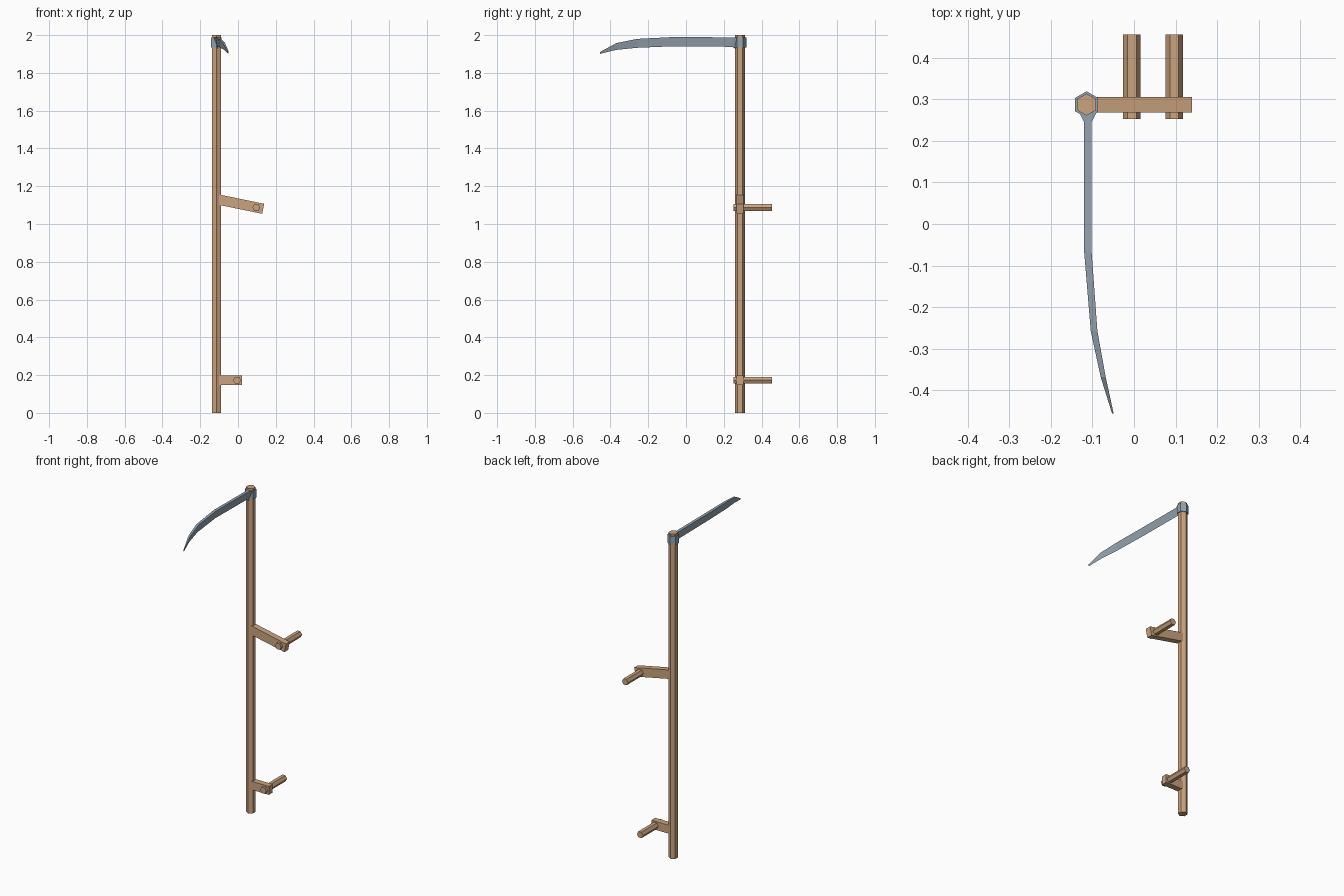
import bpy, bmesh, math
from mathutils import Matrix, Vector

if "Cube" in bpy.data.objects:
    bpy.data.objects.remove(bpy.data.objects["Cube"])

CX, CY = -0.114, 0.287   # shaft axis


def material(name, rgb):
    m = bpy.data.materials.new(name)
    m.diffuse_color = (*rgb, 1)
    m.use_nodes = True
    m.node_tree.nodes["Principled BSDF"].inputs["Base Color"].default_value = m.diffuse_color
    return m


wood = material("wood", (0.60, 0.37, 0.21))
steel = material("steel", (0.30, 0.37, 0.43))


def finish(name, bm, mat):
    bmesh.ops.recalc_face_normals(bm, faces=bm.faces)
    me = bpy.data.meshes.new(name)
    bm.to_mesh(me)
    bm.free()
    me.materials.append(mat)
    ob = bpy.data.objects.new(name, me)
    bpy.context.collection.objects.link(ob)


def loft(name, rings, mat):
    """Skin a list of equal-length point rings and cap both ends."""
    bm = bmesh.new()
    vs = [[bm.verts.new(p) for p in r] for r in rings]
    n = len(vs[0])
    for a, b in zip(vs, vs[1:]):
        for i in range(n):
            j = (i + 1) % n
            bm.faces.new((a[i], a[j], b[j], b[i]))
    bm.faces.new(vs[0])
    bm.faces.new(vs[-1])
    finish(name, bm, mat)


def hexagon(r, z):
    return [(CX + r * math.sin(i * math.pi / 3), CY + r * math.cos(i * math.pi / 3), z)
            for i in range(6)]


# Long hexagonal shaft and the steel collar at its top
loft("shaft", [hexagon(0.0265, 0), hexagon(0.0265, 2)], wood)
loft("collar", [hexagon(0.032, 1.935), hexagon(0.032, 1.988)], steel)

# Blade: flat back on top, sharp edge below, flaring into the collar
# (y, centre x, half width, top z, edge x, edge z)
stations = [
    (0.270, -0.111, 0.022, 1.988, -0.111, 1.920),
    (0.245, -0.111, 0.009, 1.988, -0.111, 1.938),
    (-0.065, -0.111, 0.009, 1.990, -0.111, 1.941),
    (-0.257, -0.096, 0.008, 1.980, -0.096, 1.933),
    (-0.368, -0.074, 0.006, 1.958, -0.074, 1.922),
    (-0.455, -0.051, 0.002, 1.911, -0.051, 1.901),
]
loft("blade", [[(x - w, y, zt), (x + w, y, zt), (xe, y, ze)]
               for y, x, w, zt, xe, ze in stations], steel)


def arm(name, start, end, half_h):
    """Rectangular bar in the xz plane, running from the shaft."""
    a, b = Vector((start[0], CY, start[1])), Vector((end[0], CY, end[1]))
    d = (b - a).normalized()
    up = Vector((-d.z, 0, d.x)) * half_h
    side = Vector((0, 0.0185, 0))
    loft(name, [[p + up + side, p + up - side, p - up - side, p - up + side]
                for p in (a, b)], wood)


def grip(name, x, z, tilt):
    """Hexagonal peg through the arm, pointing backwards."""
    loft(name, [[(x + 0.021 * math.cos(tilt + i * math.pi / 3), y,
                  z + 0.021 * math.sin(tilt + i * math.pi / 3)) for i in range(6)]
                for y in (0.252, 0.455)], wood)


arm("lower_arm", (-0.11, 0.173), (0.022, 0.173), 0.026)
arm("upper_arm", (-0.11, 1.1305), (0.1335, 1.0805), 0.027)
grip("lower_grip", -0.005, 0.173, 0)
grip("upper_grip", 0.097, 1.087, 0)
